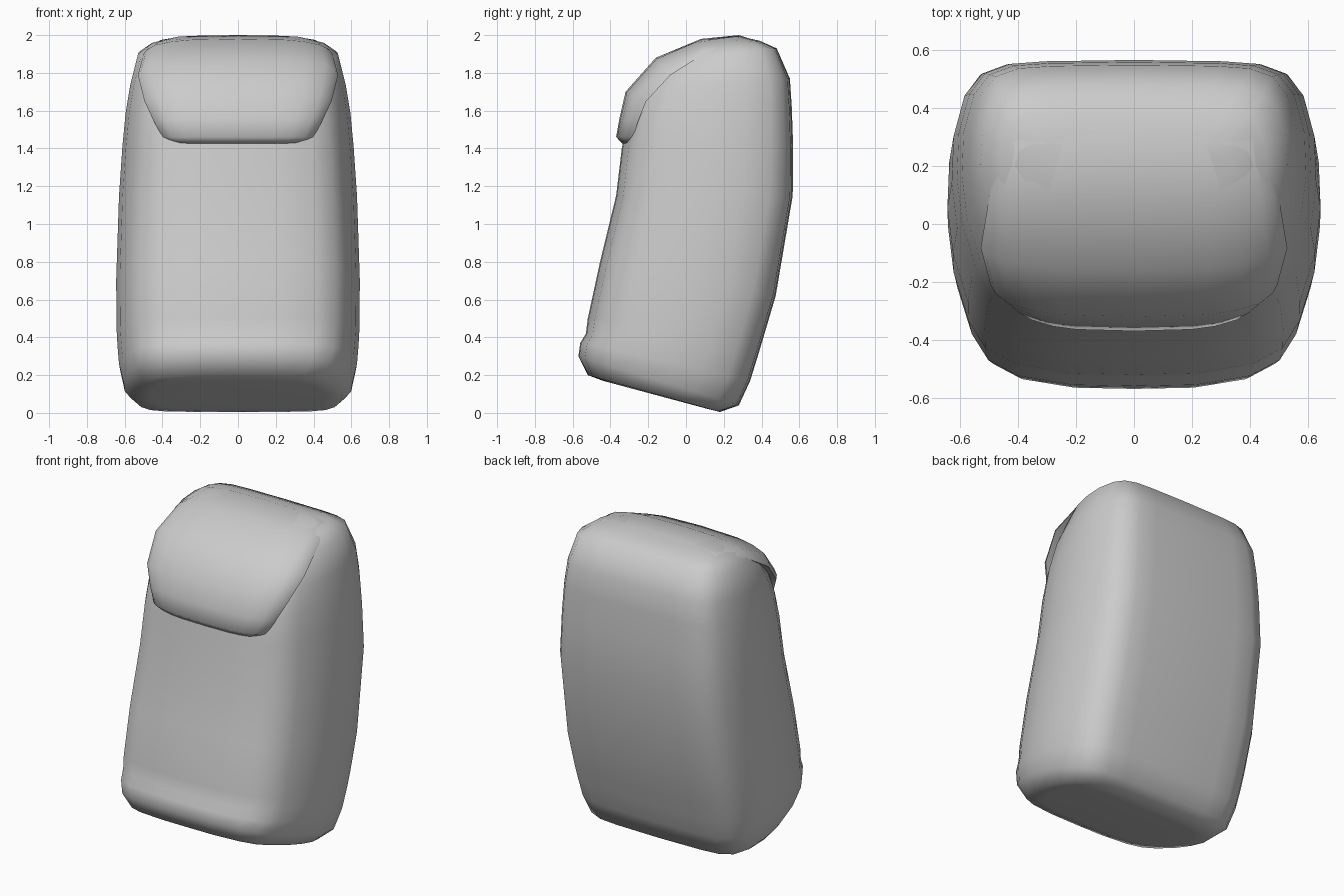
import bpy, bmesh, math

cube = bpy.data.objects.get("Cube")
if cube:
    bpy.data.objects.remove(cube)

grey = bpy.data.materials.new("plain grey")
grey.use_nodes = True
grey.diffuse_color = (0.6, 0.6, 0.6, 1)
grey.node_tree.nodes["Principled BSDF"].inputs["Base Color"].default_value = (0.6, 0.6, 0.6, 1)


def loft(name, rings, angle):
    """Skin closed rings of equal length and cap both ends."""
    bm = bmesh.new()
    rows = [[bm.verts.new(p) for p in ring] for ring in rings]
    n = len(rows[0])
    for low, high in zip(rows, rows[1:]):
        for i in range(n):
            j = (i + 1) % n
            bm.faces.new((low[i], low[j], high[j], high[i]))
    bm.faces.new(rows[0][::-1])
    bm.faces.new(rows[-1])
    bmesh.ops.recalc_face_normals(bm, faces=bm.faces[:])
    mesh = bpy.data.meshes.new(name)
    bm.to_mesh(mesh)
    bm.free()
    mesh.materials.append(grey)
    obj = bpy.data.objects.new(name, mesh)
    bpy.context.collection.objects.link(obj)
    bpy.ops.object.select_all(action="DESELECT")
    obj.select_set(True)
    bpy.context.view_layer.objects.active = obj
    bpy.ops.object.shade_smooth_by_angle(angle=math.radians(angle))
    return obj


def mirrored(half):
    """Close a half outline that starts and ends on the centre line."""
    return half + [(-x, y, z) for x, y, z in half[-2:0:-1]]


# Body: leaning rounded sections, as (width share, depth share) from front to back
OUTLINE = [(0, 0), (0.34, 0.005), (0.64, 0.04), (0.8, 0.1), (0.89, 0.2), (0.97, 0.38),
           (1, 0.55), (0.99, 0.72), (0.93, 0.87), (0.84, 0.95), (0.7, 0.985), (0.5, 0.995), (0, 1)]

# Front y, front z, back y, back z, half width
SECTIONS = [
    (-0.44, 0.17, 0.10, 0.025, 0.46),
    (-0.52, 0.20, 0.18, 0.005, 0.55),
    (-0.57, 0.30, 0.28, 0.04, 0.605),
    (-0.56, 0.37, 0.34, 0.17, 0.63),
    (-0.53, 0.42, 0.38, 0.30, 0.638),
    (-0.52, 0.50, 0.41, 0.40, 0.643),
    (-0.455, 0.80, 0.475, 0.62, 0.645),
    (-0.37, 1.15, 0.565, 1.15, 0.63),
    (-0.34, 1.40, 0.567, 1.42, 0.612),
    (-0.31, 1.55, 0.56, 1.62, 0.595),
    (-0.26, 1.70, 0.55, 1.77, 0.57),
    (-0.14, 1.86, 0.48, 1.93, 0.53),
    (-0.02, 1.93, 0.39, 1.97, 0.46),
    (0.08, 1.97, 0.28, 1.995, 0.34),
]


def section(yf, zf, yb, zb, w):
    return mirrored([(w * x, yf + (yb - yf) * t, zf + (zb - zf) * t) for x, t in OUTLINE])


loft("body", [section(*s) for s in SECTIONS], 70)

# Flap: curved panel over the upper front, as y, z, half width, thickness, inward direction
FLAP = [
    (-0.335, 1.425, 0.34, 0.06, 0),
    (-0.37, 1.46, 0.40, 0.09, 0),
    (-0.352, 1.56, 0.445, 0.10, 10),
    (-0.32, 1.70, 0.495, 0.12, 25),
    (-0.16, 1.88, 0.53, 0.12, 50),
    (0.08, 1.98, 0.50, 0.08, 78),
    (0.28, 2.00, 0.46, 0.06, 90),
    (0.42, 1.955, 0.44, 0.05, 115),
]
CROSS = [(0, 0), (0.5, 0.06), (0.7, 0.18), (0.88, 0.42), (0.97, 0.75), (1, 1), (0, 1)]


def strip(y, z, w, thick, degrees):
    a = math.radians(degrees)
    return mirrored([(w * x, y + thick * d * math.cos(a), z - thick * d * math.sin(a))
                     for x, d in CROSS])


loft("flap", [strip(*f) for f in FLAP], 60)
